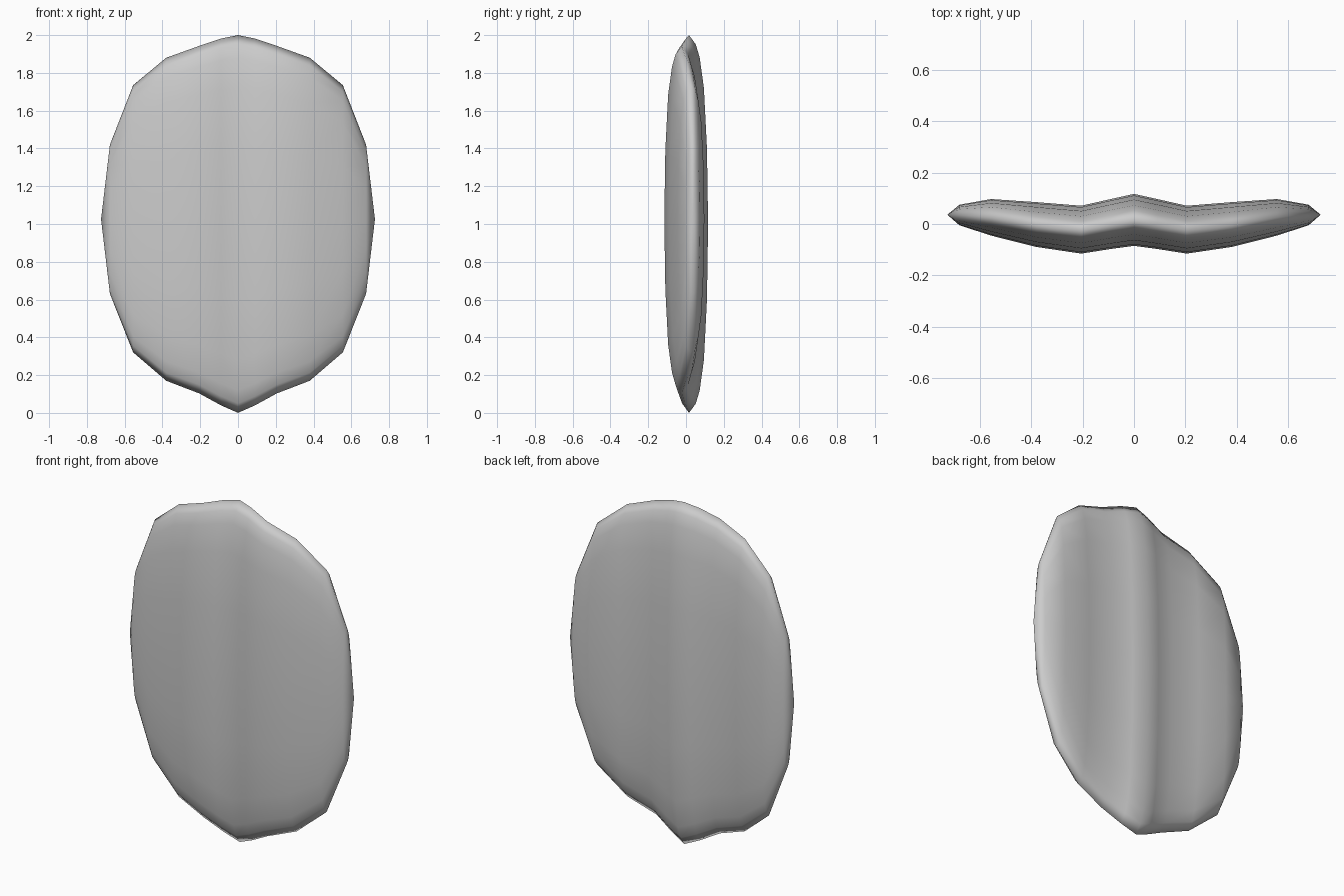
import bpy, bmesh

if "Cube" in bpy.data.objects:
    bpy.data.objects.remove(bpy.data.objects["Cube"])

# Half cross-section columns: x, bottom z, top z, mid-surface y, half thickness
COLS = [
    (0.00, 0.000, 2.000, 0.016, 0.101),
    (0.09, 0.040, 1.982, 0.000, 0.097),
    (0.205, 0.103, 1.943, -0.022, 0.093),
    (0.38, 0.170, 1.880, -0.002, 0.087),
    (0.555, 0.320, 1.735, 0.026, 0.071),
    (0.678, 0.630, 1.420, 0.035, 0.040),
]
TIP = (0.725, 0.036, 1.025)
# Height fraction and thickness fraction up each column
ROWS = [(-1, 0), (-0.95, 0.36), (-0.88, 0.56), (-0.72, 0.78), (-0.4, 0.94), (0, 1),
        (0.4, 0.94), (0.72, 0.78), (0.88, 0.56), (0.95, 0.36), (1, 0)]

bm = bmesh.new()
grids = {}
for side in (-1, 1):
    grid = []
    for i, (x, z0, z1, mid, half) in enumerate(COLS):
        col = []
        for j, (t, f) in enumerate(ROWS):
            if f == 0 and side == 1:
                col.append(grids[-1][i][j])      # both faces share the rim
            else:
                z = (z0 + z1) / 2 + t * (z1 - z0) / 2
                col.append(bm.verts.new((x, mid + side * half * f, z)))
        grid.append(col)
    grids[side] = grid

# Front and back skins, closed by a fan at the side tip
tip = bm.verts.new(TIP)
for grid in grids.values():
    for a, b in zip(grid, grid[1:]):
        for j in range(len(ROWS) - 1):
            bm.faces.new((a[j], b[j], b[j + 1], a[j + 1]))
    for p, q in zip(grid[-1], grid[-1][1:]):
        bm.faces.new((p, tip, q))

# Mirror the half across x = 0
bmesh.ops.mirror(bm, geom=bm.verts[:] + bm.edges[:] + bm.faces[:],
                 axis='X', merge_dist=0.0005)
bmesh.ops.remove_doubles(bm, verts=bm.verts, dist=0.0005)
bmesh.ops.recalc_face_normals(bm, faces=bm.faces)
for f in bm.faces:
    f.smooth = True

mesh = bpy.data.meshes.new("ribbed_shield")
bm.to_mesh(mesh)
bm.free()
shield = bpy.data.objects.new("ribbed_shield", mesh)
bpy.context.collection.objects.link(shield)
